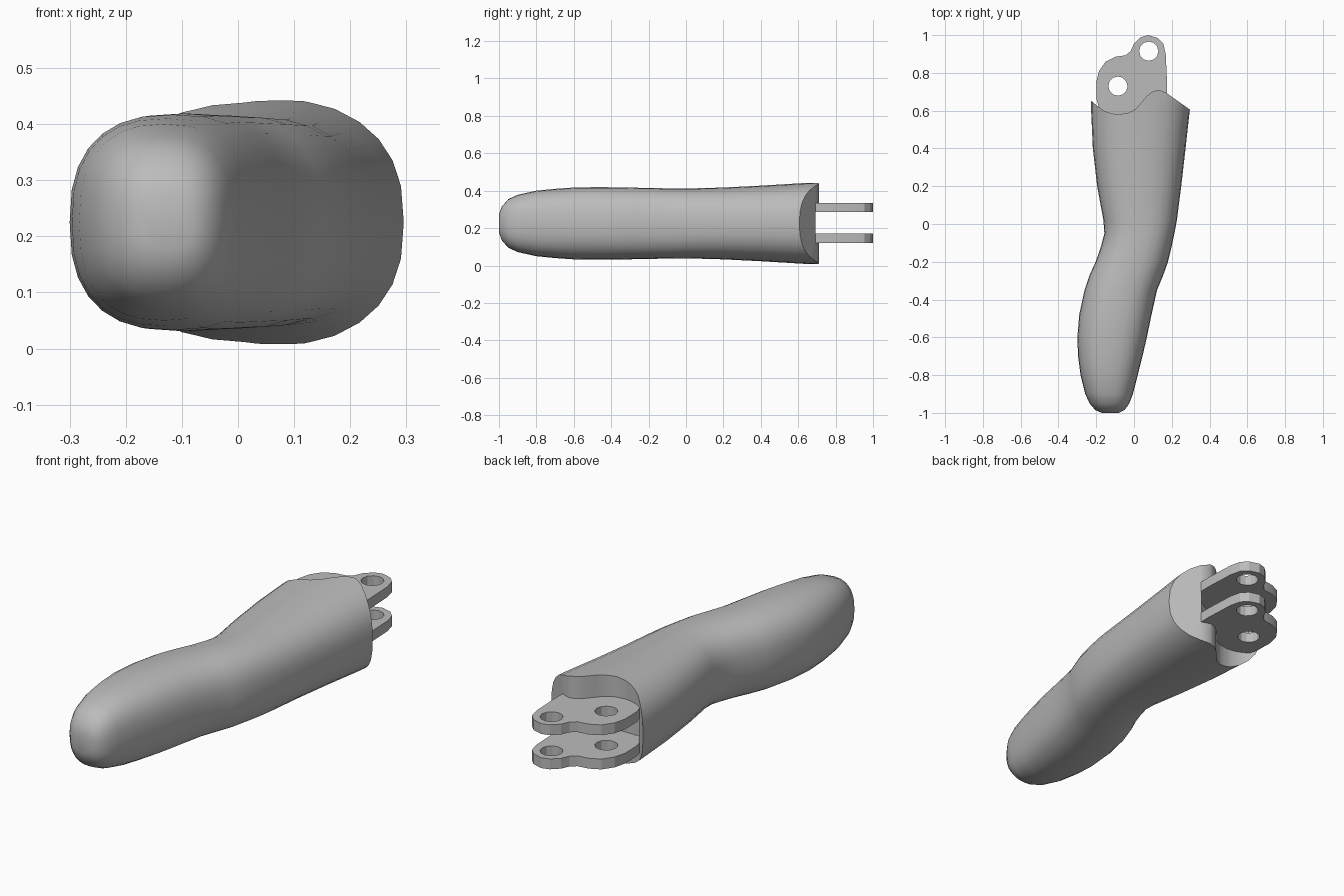
import bpy, bmesh
from math import sin, cos, pi, copysign, radians

if "Cube" in bpy.data.objects:
    bpy.data.objects.remove(bpy.data.objects["Cube"])

gray = bpy.data.materials.new("light gray")
gray.use_nodes = True
gray.diffuse_color = (0.5, 0.5, 0.5, 1)
gray.node_tree.nodes["Principled BSDF"].inputs["Base Color"].default_value = (0.5, 0.5, 0.5, 1)

MID = 0.225


def finish(name, bm):
    bmesh.ops.recalc_face_normals(bm, faces=bm.faces)
    mesh = bpy.data.meshes.new(name)
    bm.to_mesh(mesh)
    bm.free()
    mesh.materials.append(gray)
    obj = bpy.data.objects.new(name, mesh)
    bpy.context.collection.objects.link(obj)
    return obj


def prism(name, outline, low, high):
    bm = bmesh.new()
    face = bm.faces.new([bm.verts.new((x, y, low)) for x, y in outline])
    top = bmesh.ops.extrude_face_region(bm, geom=[face])["geom"]
    verts = [v for v in top if isinstance(v, bmesh.types.BMVert)]
    bmesh.ops.translate(bm, verts=verts, vec=(0, 0, high - low))
    return finish(name, bm)


def circle(x, y, radius, sides=12):
    return [(x + radius * cos(2 * pi * i / sides), y + radius * sin(2 * pi * i / sides))
            for i in range(sides)]


def cut(obj, cutter):
    bpy.context.view_layer.objects.active = obj
    mod = obj.modifiers.new("cut", "BOOLEAN")
    mod.operation = "DIFFERENCE"
    mod.solver = "EXACT"
    mod.object = cutter
    bpy.ops.object.modifier_apply(modifier=mod.name)
    bpy.data.objects.remove(cutter)


def smooth(obj, angle):
    bpy.ops.object.select_all(action="DESELECT")
    obj.select_set(True)
    bpy.context.view_layer.objects.active = obj
    bpy.ops.object.shade_smooth_by_angle(angle=radians(angle))


# Finger body: rings given as y, right edge, left edge, half height
stations = [
    (-1, -0.17, -0.08, 0.05), (-0.985, -0.205, -0.05, 0.09),
    (-0.95, -0.235, -0.025, 0.13), (-0.9, -0.258, -0.006, 0.153),
    (-0.8, -0.283, 0.02, 0.175), (-0.7, -0.296, 0.045, 0.185),
    (-0.6, -0.3, 0.068, 0.192), (-0.48, -0.29, 0.093, 0.194),
    (-0.35, -0.262, 0.122, 0.193), (-0.27, -0.235, 0.155, 0.191),
    (-0.2, -0.203, 0.18, 0.19), (-0.12, -0.175, 0.199, 0.188),
    (-0.05, -0.157, 0.214, 0.187), (0.02, -0.162, 0.227, 0.187),
    (0.2, -0.195, 0.25, 0.192), (0.4, -0.218, 0.273, 0.202),
    (0.6, -0.227, 0.295, 0.214), (0.8, -0.23, 0.31, 0.226)]
SIDES = 28


def power(value, exponent):
    return copysign(abs(value) ** exponent, value)


bm = bmesh.new()
rings = []
for y, x0, x1, h in stations:
    ring = []
    for i in range(SIDES):
        a = 2 * pi * i / SIDES
        ring.append(bm.verts.new(((x0 + x1) / 2 + (x1 - x0) / 2 * power(cos(a), 0.8),
                                  y, MID + h * power(sin(a), 0.8))))
    rings.append(ring)
for r, s in zip(rings, rings[1:]):
    for i in range(SIDES):
        j = (i + 1) % SIDES
        bm.faces.new((r[i], r[j], s[j], s[i]))
bm.faces.new(rings[0])
bm.faces.new(rings[-1])
body = finish("finger_body", bm)

# Scooped rear end and the slot between the lugs
rear = [(-0.5, 0.655), (-0.23, 0.655), (-0.2, 0.63), (-0.16, 0.6), (-0.12, 0.585),
        (-0.08, 0.58), (-0.03, 0.588), (0.01, 0.61), (0.04, 0.645), (0.07, 0.68),
        (0.1, 0.702), (0.13, 0.71), (0.17, 0.695), (0.29, 0.61), (0.5, 0.45),
        (0.5, 1.2), (-0.5, 1.2)]
cut(body, prism("rear_cutter", rear, -1, 1))
slot = [(-0.18, 0.57), (0.03, 0.57), (0.172, 0.66), (0.172, 1), (-0.18, 1)]
cut(body, prism("slot_cutter", slot, 0.17, 0.285))
smooth(body, 40)

# Two hinge lugs with pin holes
outline = [(0.172, 0.56), (0.175, 0.75), (0.168, 0.9), (0.155, 0.955), (0.125, 0.985),
           (0.075, 1), (0.035, 0.988), (0, 0.955), (-0.018, 0.915), (-0.045, 0.893),
           (-0.1, 0.885), (-0.15, 0.86), (-0.185, 0.81), (-0.2, 0.75), (-0.198, 0.66),
           (-0.17, 0.56)]
for name, low in (("lower_lug", 0.12), ("upper_lug", 0.285)):
    lug = prism(name, outline, low, low + 0.05)
    for x, y in ((-0.085, 0.73), (0.078, 0.915)):
        cut(lug, prism("hole_cutter", circle(x, y, 0.051), 0, 1))
    smooth(lug, 20)
